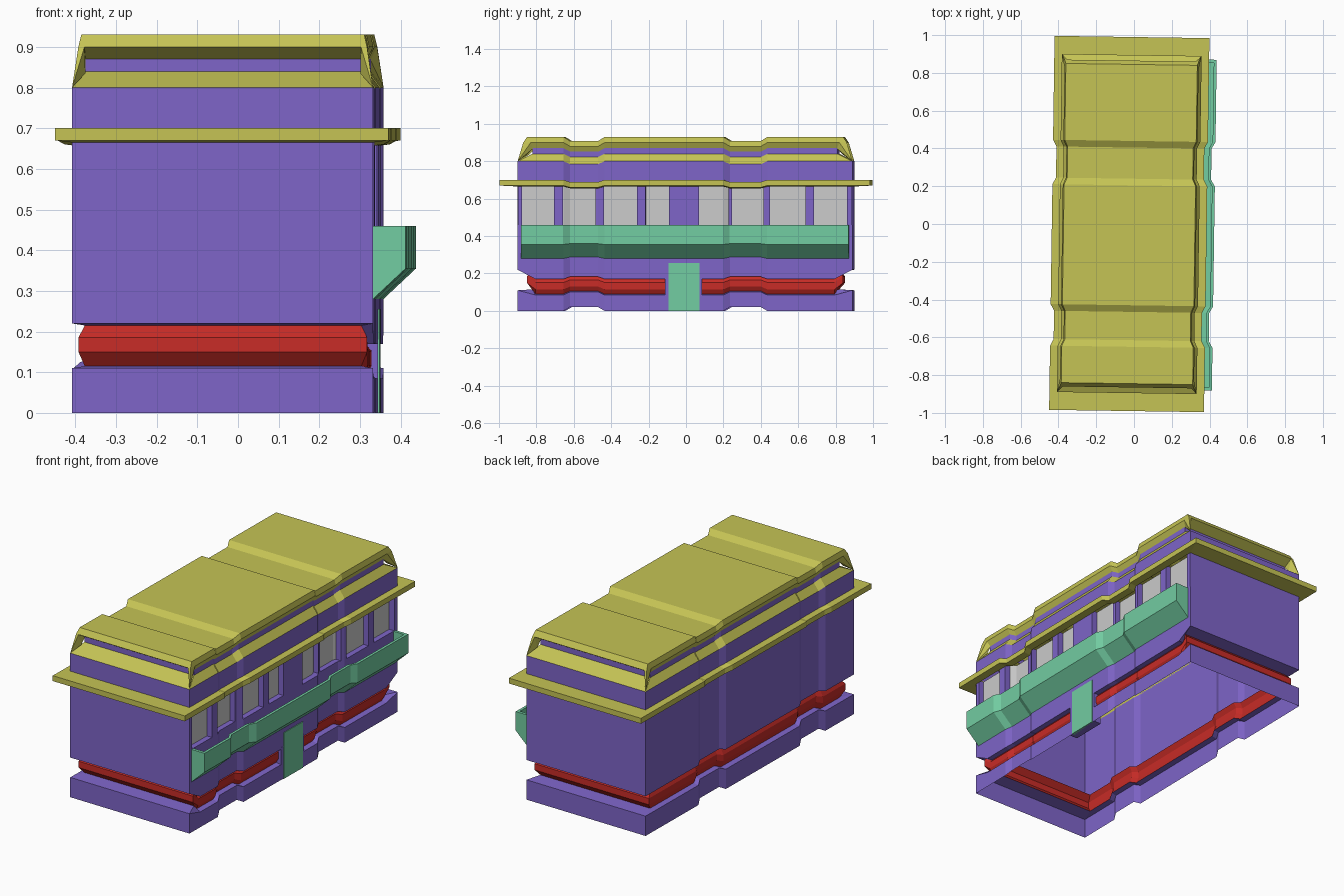
import bpy, bmesh
from mathutils import Matrix

if "Cube" in bpy.data.objects:
    bpy.data.objects.remove(bpy.data.objects["Cube"])

# Whole model is turned slightly and shifted off centre
PLACE = Matrix.Translation((-0.025, 0, 0)) @ Matrix.Rotation(-0.0146, 4, 'Z')
S = 0.955          # cross-section scale in the two recessed bands
HX, HY, CZ = 0.37, 0.895, 0.45
BANDS = [(-.65, 1), (-.615, S), (-.465, S), (-.43, 1),
         (.205, 1), (.24, S), (.405, S), (.44, 1)]


def material(name, rgb):
    m = bpy.data.materials.new(name)
    m.diffuse_color = (*rgb, 1)
    m.use_nodes = True
    m.node_tree.nodes["Principled BSDF"].inputs["Base Color"].default_value = m.diffuse_color
    return m


PURPLE = material("purple", (.21, .13, .58))
YELLOW = material("yellow", (.56, .55, .09))
RED = material("red", (.58, .025, .02))
GREEN = material("green", (.17, .61, .36))


def finish(name, bm, mat=None):
    bmesh.ops.recalc_face_normals(bm, faces=bm.faces)
    bm.transform(PLACE)
    me = bpy.data.meshes.new(name)
    bm.to_mesh(me)
    bm.free()
    ob = bpy.data.objects.new(name, me)
    bpy.context.collection.objects.link(ob)
    if mat:
        me.materials.append(mat)
    return ob


def scale_at(y):
    for (a, s), (b, t) in zip(BANDS, BANDS[1:]):
        if a <= y <= b:
            return s + (t - s) * (y - a) / (b - a)
    return 1


def ring(ix, iy, z, zr=None):
    """Plan outline at one level: right side front to back, then left side back."""
    ye = HY - iy
    st = [(-ye, 1), (-.8, 1)] + BANDS + [(.8, 1), (ye, 1)]
    pts = []
    for side in (1, -1):
        for k, (y, s) in enumerate(st[::side]):
            zz = zr if (zr is not None and side == 1 and 0 < k < 11) else z
            pts.append((side * (HX - ix) * s, y, CZ + (zz - CZ) * s))
    return pts


def shell(name, levels, mat, cap=False, open_right=None, closed=False):
    bm = bmesh.new()
    rows = [[bm.verts.new(p) for p in ring(*lv)] for lv in levels]
    n = len(rows[0])
    pairs = list(zip(rows, rows[1:]))
    if closed:
        pairs.append((rows[-1], rows[0]))
    for r, (a, b) in enumerate(pairs):
        for i in range(n):
            if r == open_right and i < n // 2 - 1:
                continue
            j = (i + 1) % n
            bm.faces.new((a[i], a[j], b[j], b[i]))
    if cap:
        a = rows[0]
        for i in range(n // 2 - 1):
            bm.faces.new((a[i], a[i + 1], a[n - 2 - i], a[n - 1 - i]))
    return finish(name, bm, mat)


def side_loft(name, section, y0, y1, mat=None):
    """Sweep an (x, z) section along the right side, following the recesses."""
    bm = bmesh.new()
    ys = [y0] + [y for y, _ in BANDS if y0 < y < y1] + [y1]
    rows = []
    for y in ys:
        s = scale_at(y)
        rows.append([bm.verts.new((x * s, y, CZ + (z - CZ) * s)) for x, z in section])
    n = len(section)
    for a, b in zip(rows, rows[1:]):
        for i in range(n):
            j = (i + 1) % n
            bm.faces.new((a[i], a[j], b[j], b[i]))
    bm.faces.new(rows[0])
    bm.faces.new(rows[-1])
    return finish(name, bm, mat)


def rect(x0, x1, z0, z1):
    return [(x0, z0), (x1, z0), (x1, z1), (x0, z1)]


# Roof: overhanging cap, recessed band, sloping skirt
shell("roof_cap", [(.022, .05, .93), (.015, .03, .90), (.03, .08, .87)], YELLOW, cap=True)
shell("roof_band", [(.03, .08, .87), (.03, .08, .84)], PURPLE)
shell("roof_skirt", [(.03, .08, .84), (0, 0, .80)], YELLOW)

# Corner posts that close the ends of the roof band
for sx in (1, -1):
    for sy in (1, -1):
        bm = bmesh.new()
        for ix, iy, z in [(0, 0, .80), (.015, .03, .90), (.03, .03, .90), (.015, .07, .90),
                          (.032, .05, .835), (.032, .085, .87)]:
            bm.verts.new((sx * (HX - ix), sy * (HY - iy), z))
        bmesh.ops.convex_hull(bm, input=bm.verts[:])
        finish("roof_corner_post", bm, YELLOW)

# Eave slab all round
shell("eave", [(0, 0, .665), (-.04, -.095, .67), (-.04, -.095, .70), (0, 0, .70)],
      YELLOW, closed=True)

# Main walls with a long window opening on the right
shell("walls", [(0, 0, .80), (0, 0, .67), (0, 0, .46), (0, 0, .22, .17), (.03, .08, .215, .17)],
      PURPLE, open_right=1)
# Red moulding in the groove and the base below it
shell("red_moulding", [(.03, .08, .215, .17), (.015, .05, .185, .152),
                       (.015, .05, .15, .115), (.03, .08, .115, .09)], RED)
shell("base", [(.03, .08, .115, .09), (0, 0, .11, .085), (0, 0, 0)], PURPLE)

# Windows, sill and columns
side_loft("window_glass", rect(.333, .338, .45, .68), -.89, .89)
side_loft("window_sill", rect(.333, .369, .445, .46), -.89, .89, PURPLE)
for a, b in [(-.893, -.872), (-.70, -.652), (-.48, -.433), (-.257, -.21), (-.085, .075),
             (.232, .25), (.42, .455), (.645, .69), (.866, .893)]:
    side_loft("window_column", rect(.33, .37, .45, .68), a, b, PURPLE)

# Balcony trough with closed ends
side_loft("balcony", [(.37, .28), (.45, .355), (.45, .46), (.435, .46), (.435, .37), (.37, .37)],
          -.875, .875, GREEN)
for a, b in [(-.876, -.86), (.86, .876)]:
    side_loft("balcony_end", [(.37, .28), (.45, .355), (.45, .46), (.37, .46)], a, b, GREEN)

# Door and its frame
side_loft("door_frame", rect(.325, .371, 0, .18), -.108, .09, PURPLE)
side_loft("door", rect(.33, .374, 0, .255), -.088, .078, GREEN)
